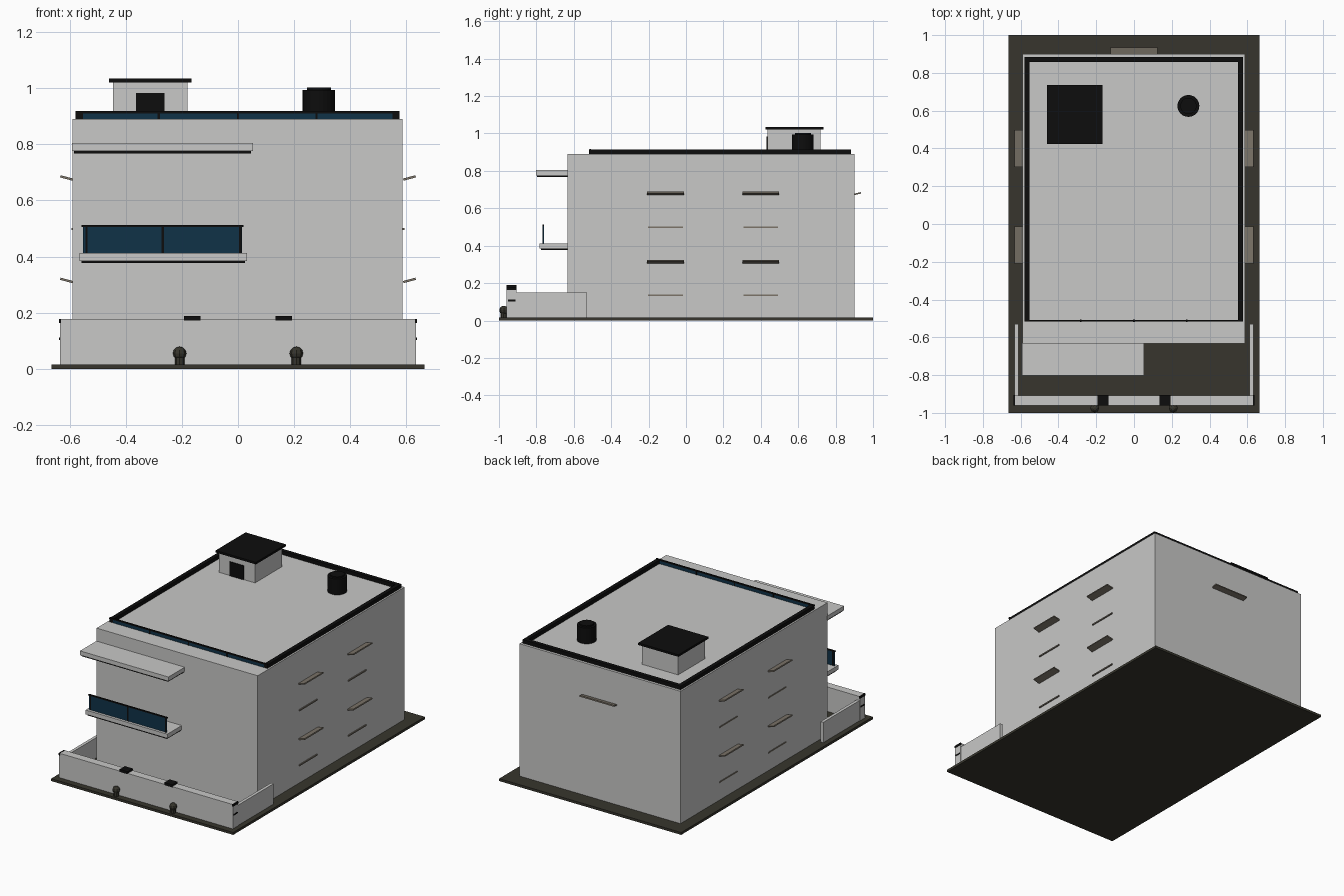
import bpy
import math

default = bpy.data.objects.get("Cube")
if default:
    bpy.data.objects.remove(default, do_unlink=True)


def material(name, colour):
    m = bpy.data.materials.new(name)
    m.use_nodes = True
    m.diffuse_color = (*colour, 1)
    m.node_tree.nodes["Principled BSDF"].inputs["Base Color"].default_value = (*colour, 1)
    return m


WALL = material("light grey plaster", (0.58, 0.58, 0.57))
BLACK = material("black trim", (0.004, 0.004, 0.004))
GLASS = material("deep blue glass", (0.005, 0.032, 0.064))
GROUND = material("dark olive paving", (0.038, 0.036, 0.026))
SHADE = material("taupe shade", (0.2, 0.175, 0.14))


def finish(name, mat):
    obj = bpy.context.object
    obj.name = name
    obj.data.materials.append(mat)
    return obj


def box(name, mat, x, y, z, tilt=(0, 0, 0)):
    """Box from (low, high) ranges on each axis, turned about its centre."""
    spans = (x, y, z)
    bpy.ops.mesh.primitive_cube_add(size=1, location=[(a + b) / 2 for a, b in spans],
                                    rotation=tilt)
    bpy.context.object.scale = [b - a for a, b in spans]
    return finish(name, mat)


def drum(name, mat, radius, x, y, z, sides):
    bpy.ops.mesh.primitive_cylinder_add(vertices=sides, radius=radius, depth=z[1] - z[0],
                                        location=(x, y, sum(z) / 2))
    return finish(name, mat)


# Ground slab and main block
box("ground_slab", GROUND, (-.665, .665), (-1, 1), (0, .016))
box("main_block", WALL, (-.59, .587), (-.633, .9), (.004, .89))

# Front yard walls
box("front_wall", WALL, (-.635, .635), (-.96, -.907), (.01, .177))
for side, label in ((-1, "right"), (1, "left")):
    inner, outer = sorted((side * .612, side * .632))
    box(f"{label}_yard_wall", WALL, (inner, outer), (-.91, -.53), (.01, .15))
    cap = sorted((side * .134, side * .192))
    box(f"{label}_gate_cap", BLACK, cap, (-.961, -.906), (.172, .189))
    # Black bands on the wall ends
    end = sorted((side * .63, side * .637))
    box(f"{label}_end_upper_band", BLACK, end, (-.961, -.906), (.163, .178))
    box(f"{label}_end_lower_band", BLACK, end, (-.953, -.912), (.102, .111))
    # Bollards with faceted heads
    x = side * .208
    drum(f"{label}_bollard_stem", GROUND, .017, x, -.975, (.014, .05), 8)
    bpy.ops.mesh.primitive_uv_sphere_add(segments=8, ring_count=6, radius=.024,
                                         location=(x, -.974, .055))
    finish(f"{label}_bollard_head", GROUND)

# Balcony and canopy slabs, each with a black soffit
for name, x0, x1, y0, z in (("balcony", -.565, .032, -.783, .385),
                            ("canopy", -.592, .054, -.803, .776)):
    box(f"{name}_slab", WALL, (x0, x1), (y0, -.63), (z, z + .028))
    box(f"{name}_soffit", BLACK, (x0 + .007, x1 - .007), (y0 + .007, -.63), (z - .008, z))

# Balcony glass railing
box("balcony_glass", GLASS, (-.553, .014), (-.766, -.76), (.41, .506))
box("balcony_handrail", BLACK, (-.557, .02), (-.768, -.758), (.506, .513))
for x in (-.54, -.268, .008):
    box("balcony_post", BLACK, (x - .004, x + .004), (-.768, -.758), (.41, .508))

# Roof parapet with a glazed front
for name, x0, x1 in (("right", -.579, -.553), ("left", .55, .576)):
    box(f"{name}_parapet", BLACK, (x0, x1), (-.515, .883), (.885, .914))
box("back_parapet", BLACK, (-.579, .576), (.857, .883), (.885, .914))
box("roof_glass", GLASS, (-.553, .55), (-.516, -.508), (.885, .91))
box("roof_handrail", BLACK, (-.579, .576), (-.517, -.507), (.91, .918))
for x in (-.282, 0, .28):
    box("roof_glass_post", BLACK, (x - .004, x + .004), (-.518, -.506), (.885, .914))

# Stair hut
box("stair_hut", WALL, (-.445, -.18), (.435, .718), (.885, 1.02))
box("stair_hut_roof", BLACK, (-.46, -.166), (.424, .736), (1.02, 1.034))
box("stair_hut_door", BLACK, (-.364, -.262), (.43, .438), (.885, .983))

# Water tank
drum("water_tank", BLACK, .058, .288, .625, (.885, .994), 24)
drum("water_tank_lid", BLACK, .043, .288, .625, (.994, 1.003), 24)

# Window shades and sills on both flanks
for side, label in ((-1, "right"), (1, "left")):
    for y in (-.11, .4):
        for z in (.68, .315):
            span = sorted((side * .588, side * .634))
            box(f"{label}_window_shade", SHADE, span, (y - .098, y + .098),
                (z - .004, z + .004), (0, -side * math.radians(15), 0))
        for z in (.498, .135):
            span = sorted((side * .58, side * .594))
            box(f"{label}_window_sill", SHADE, span, (y - .093, y + .093),
                (z - .004, z + .004))

# Shade on the back wall
box("back_window_shade", SHADE, (-.125, .125), (.895, .936), (.674, .682),
    (math.radians(12), 0, 0))
